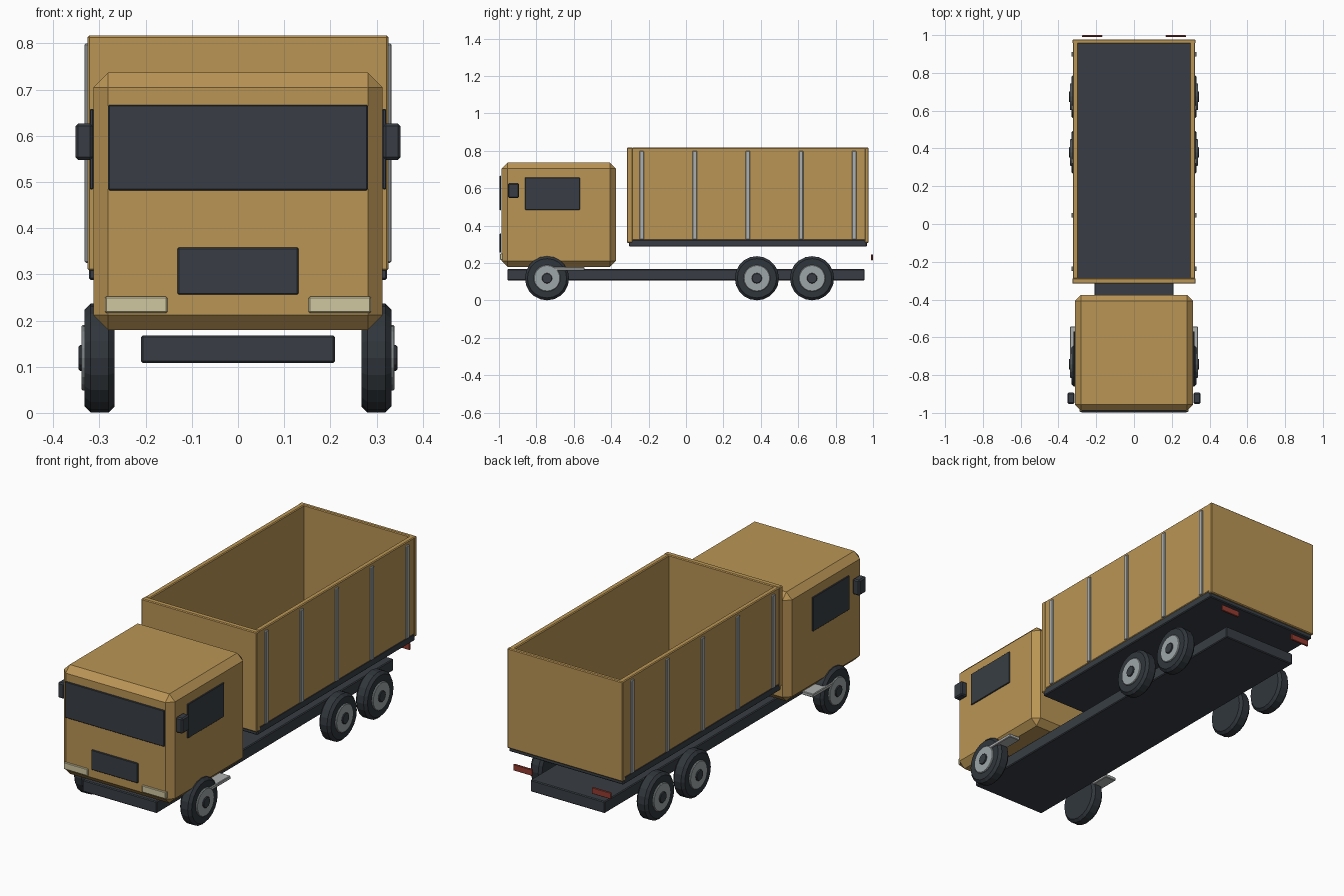
import bpy, bmesh, math
from mathutils import Matrix

if "Cube" in bpy.data.objects:
    bpy.data.objects.remove(bpy.data.objects["Cube"])


def material(name, rgb):
    m = bpy.data.materials.new(name)
    m.diffuse_color = (*rgb, 1)
    m.use_nodes = True
    m.node_tree.nodes["Principled BSDF"].inputs["Base Color"].default_value = m.diffuse_color
    return m


TAN = material("tan paint", (0.49, 0.30, 0.09))
DARK = material("dark trim", (0.040, 0.048, 0.058))
TYRE = material("tyre rubber", (0.030, 0.037, 0.045))
STEEL = material("wheel steel", (0.34, 0.38, 0.39))
RIB = material("light metal", (0.42, 0.43, 0.43))
LAMP = material("headlight cream", (0.62, 0.57, 0.35))
RED = material("tail red", (0.30, 0.045, 0.03))


def finish(bm, name, mat):
    bmesh.ops.recalc_face_normals(bm, faces=bm.faces)
    mesh = bpy.data.meshes.new(name)
    bm.to_mesh(mesh)
    bm.free()
    mesh.materials.append(mat)
    obj = bpy.data.objects.new(name, mesh)
    bpy.context.collection.objects.link(obj)
    return obj


def box(name, x, y, z, mat, bevel=0.004):
    """Chamfered box from (min, max) ranges."""
    bm = bmesh.new()
    bmesh.ops.create_cube(bm, size=1)
    for v in bm.verts:
        for i, (lo, hi) in enumerate((x, y, z)):
            v.co[i] = hi if v.co[i] > 0 else lo
    if bevel:
        bmesh.ops.bevel(bm, geom=bm.edges[:], offset=bevel, segments=1,
                        affect='EDGES')
    return finish(bm, name, mat)


def pair(name, x, y, z, mat, bevel=0.004):
    """The same box on the right and left side."""
    box(name + "_right", x, y, z, mat, bevel)
    box(name + "_left", (-x[1], -x[0]), y, z, mat, bevel)


def disc(name, side, x, y, r, mat, bevel, sides=20):
    """Cylinder along x with chamfered rims."""
    bm = bmesh.new()
    bmesh.ops.create_cone(bm, cap_ends=True, segments=sides, radius1=r, radius2=r,
                          depth=x[1] - x[0], matrix=Matrix.Rotation(math.pi / 2, 4, 'Y'))
    rims = [e for e in bm.edges if abs(e.verts[0].co.x - e.verts[1].co.x) < 1e-4]
    bmesh.ops.bevel(bm, geom=rims, offset=bevel, segments=1, affect='EDGES')
    obj = finish(bm, name, mat)
    obj.location = (side * (x[0] + x[1]) / 2, y, 0.119)


# Chassis
box("chassis", (-0.21, 0.21), (-0.955, 0.955), (0.108, 0.168), DARK)

# Cab with its windows, grille, lamps, mirrors and steps
box("cab", (-0.313, 0.313), (-0.987, -0.375), (0.18, 0.737), TAN, 0.032)
box("windshield", (-0.281, 0.281), (-0.997, -0.988), (0.482, 0.667), DARK, 0.003)
box("grille", (-0.131, 0.131), (-0.997, -0.988), (0.256, 0.358), DARK, 0.003)
pair("headlight", (0.153, 0.288), (-0.994, -0.975), (0.216, 0.252), LAMP, 0.003)
pair("side_window", (0.313, 0.321), (-0.86, -0.568), (0.484, 0.658), DARK, 0.002)
pair("mirror", (0.314, 0.352), (-0.952, -0.893), (0.548, 0.627), DARK, 0.006)
pair("cab_step", (0.275, 0.338), (-0.715, -0.542), (0.160, 0.178), RIB, 0.003)

# Cargo bed
box("bed_floor", (-0.323, 0.323), (-0.305, 0.967), (0.288, 0.325), DARK)
pair("bed_side", (0.296, 0.324), (-0.29, 0.965), (0.322, 0.817), TAN)
box("bed_front", (-0.326, 0.326), (-0.316, -0.286), (0.308, 0.817), TAN)
box("tailgate", (-0.326, 0.326), (0.955, 0.977), (0.308, 0.817), TAN)
for i in range(5):
    y = -0.237 + 0.284 * i
    pair(f"bed_rib_{i + 1}", (0.320, 0.332), (y - 0.012, y + 0.012), (0.325, 0.80), RIB, 0.003)

# Tail lights
pair("tail_light", (0.168, 0.275), (0.990, 1.0), (0.215, 0.247), RED, 0.002)

# Wheels
for axle, y in (("front", -0.743), ("middle", 0.379), ("rear", 0.674)):
    for label, s in (("right", 1), ("left", -1)):
        disc(f"{axle}_{label}_tyre", s, (0.267, 0.332), y, 0.118, TYRE, 0.013)
        disc(f"{axle}_{label}_rim", s, (0.30, 0.339), y, 0.071, STEEL, 0.003)
        disc(f"{axle}_{label}_hub", s, (0.31, 0.345), y, 0.028, DARK, 0.003, 12)
